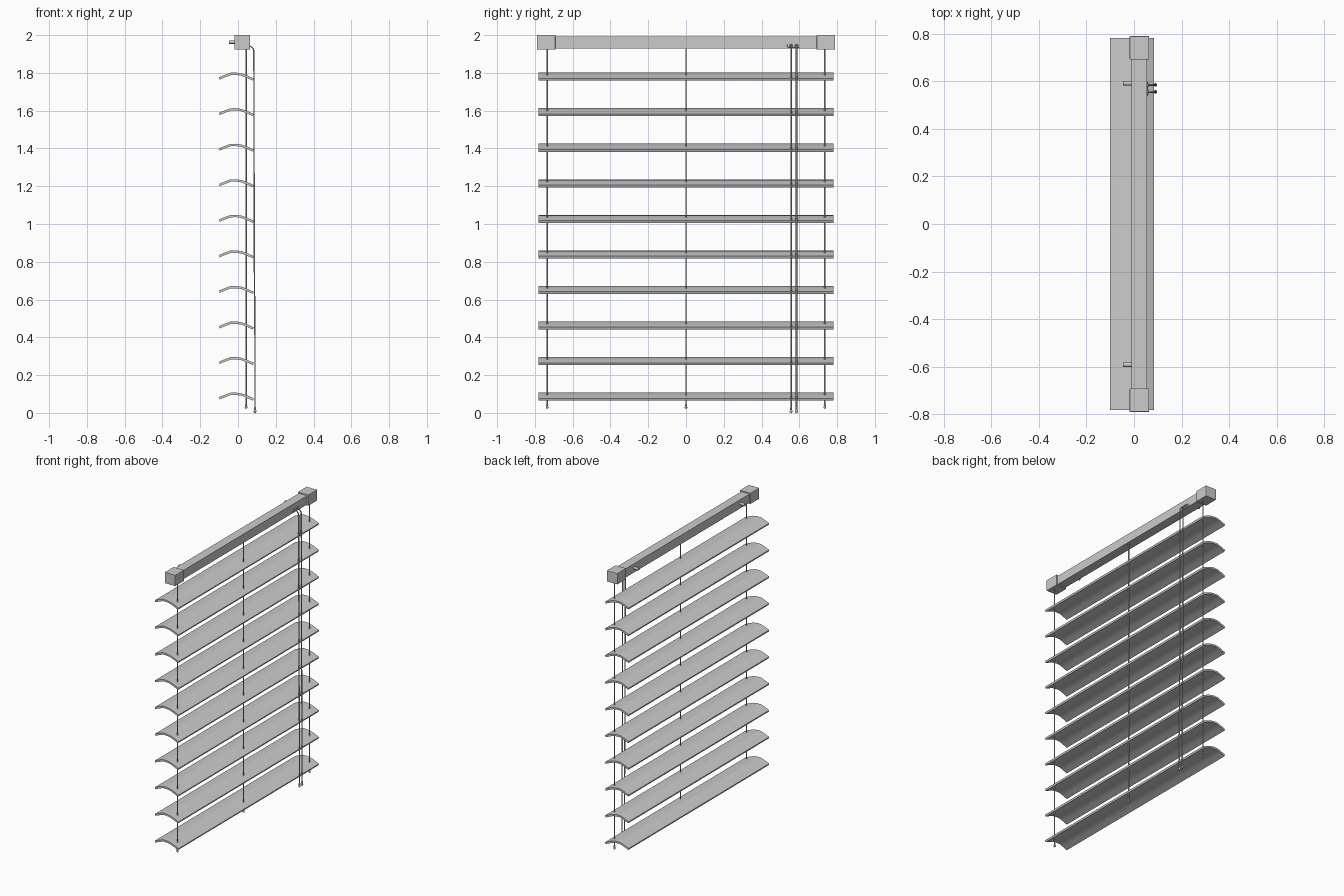
import bpy, bmesh, math
from mathutils import Vector

if "Cube" in bpy.data.objects:
    bpy.data.objects.remove(bpy.data.objects["Cube"])


def add_object(name, bm):
    bmesh.ops.recalc_face_normals(bm, faces=bm.faces[:])
    me = bpy.data.meshes.new(name)
    bm.to_mesh(me)
    bm.free()
    ob = bpy.data.objects.new(name, me)
    bpy.context.scene.collection.objects.link(ob)
    return ob


def box(name, lo, hi, bevel=0.0):
    lo, hi = Vector(lo), Vector(hi)
    bm = bmesh.new()
    bmesh.ops.create_cube(bm, size=1)
    bmesh.ops.scale(bm, vec=hi - lo, verts=bm.verts)
    bmesh.ops.translate(bm, vec=(lo + hi) / 2, verts=bm.verts)
    if bevel:
        bmesh.ops.bevel(bm, geom=bm.edges[:], offset=bevel, segments=2,
                        profile=0.5, affect='EDGES')
    return add_object(name, bm)


def extrude_y(name, profile, y0, y1):
    bm = bmesh.new()
    f = bm.faces.new([bm.verts.new((x, y0, z)) for x, z in profile])
    r = bmesh.ops.extrude_face_region(bm, geom=[f])
    vs = [g for g in r['geom'] if isinstance(g, bmesh.types.BMVert)]
    bmesh.ops.translate(bm, vec=(0, y1 - y0, 0), verts=vs)
    return add_object(name, bm)


def smooth(ob):
    bpy.ops.object.select_all(action='DESELECT')
    ob.select_set(True)
    bpy.context.view_layer.objects.active = ob
    bpy.ops.object.shade_smooth_by_angle(angle=math.radians(35))


def cord(name, points, radius):
    cu = bpy.data.curves.new(name, 'CURVE')
    cu.dimensions = '3D'
    cu.bevel_depth = radius
    cu.bevel_resolution = 1
    cu.use_fill_caps = True
    sp = cu.splines.new('POLY')
    sp.points.add(len(points) - 1)
    for p, c in zip(sp.points, points):
        p.co = (*c, 1)
    ob = bpy.data.objects.new(name, cu)
    bpy.context.scene.collection.objects.link(ob)


def tassel(name, x, y, z0, z1, r):
    # lathed bead: round bottom, narrow neck, small collar
    bm = bmesh.new()
    h = z1 - z0
    rings = [(0.5, 0), (0.95, 0.15), (1, 0.35), (0.65, 0.55), (0.65, 0.65), (0.9, 0.8), (0.6, 1)]
    vs = [bm.verts.new((x + r * k, y, z0 + h * t)) for k, t in rings]
    vs = [bm.verts.new((x, y, z0))] + vs + [bm.verts.new((x, y, z1))]
    es = [bm.edges.new(e) for e in zip(vs, vs[1:])]
    bmesh.ops.spin(bm, geom=vs + es, cent=(x, y, 0), axis=(0, 0, 1),
                   angle=math.tau, steps=10)
    bmesh.ops.remove_doubles(bm, verts=bm.verts, dist=1e-5)
    smooth(add_object(name, bm))


# head rail with end caps and wall pegs
box("head_rail", (-0.01, -0.70, 1.93), (0.054, 0.70, 1.992))
for side, s in (("left", -1), ("right", 1)):
    ys = sorted((s * 0.692, s * 0.79))
    box(f"end_cap_{side}", (-0.018, ys[0], 1.923), (0.064, ys[1], 2.0), 0.002)
    bpy.ops.mesh.primitive_cylinder_add(
        vertices=16, radius=0.009, depth=0.045,
        location=(-0.024, s * 0.592, 1.963), rotation=(0, math.pi / 2, 0))
    peg = bpy.context.object
    peg.name = f"wall_peg_{side}"
    smooth(peg)

# arched slats
TOP = [(-0.101, -0.012), (-0.072, 0.0), (-0.04, 0.012), (-0.01, 0.0125),
       (0.02, 0.008), (0.05, -0.003), (0.084, -0.018)]
BOTTOM = [(0.079, -0.030), (0.046, -0.015), (0.018, -0.004), (-0.01, 0.0),
          (-0.037, -0.0005), (-0.068, -0.012), (-0.097, -0.024)]
for i in range(10):
    z = 0.095 + i * 0.1882
    smooth(extrude_y(f"slat_{i + 1}", [(x, z + dz) for x, dz in TOP + BOTTOM],
                     -0.782, 0.782))

# three lift cords through the slats
for n, y in (("left", -0.735), ("middle", 0), ("right", 0.735)):
    cord(f"lift_cord_{n}", [(0.043, y, 0.04), (0.043, y, 1.935)], 0.004)
    tassel(f"lift_cord_end_{n}", 0.043, y, 0.022, 0.048, 0.0075)

# pull cords leaving the rail through a plate with two eyelets
box("cord_outlet_plate", (0.05, 0.536, 1.933), (0.058, 0.602, 1.954), 0.003)
for i, y in enumerate((0.556, 0.585)):
    arc = [(0.052 + 0.032 * math.sin(a), y, 1.912 + 0.032 * math.cos(a))
           for a in [k * math.pi / 12 for k in range(7)]]
    cord(f"pull_cord_{i + 1}", arc + [(0.086, y, 0.85), (0.09, y, 0.35), (0.09, y, 0.02)], 0.004)
    tassel(f"pull_cord_end_{i + 1}", 0.09, y, 0.0, 0.032, 0.0075)
    bpy.ops.mesh.primitive_torus_add(
        major_segments=16, minor_segments=6, major_radius=0.007, minor_radius=0.0025,
        location=(0.058, y, 1.944), rotation=(0, math.pi / 2, 0))
    ring = bpy.context.object
    ring.name = f"cord_eyelet_{i + 1}"
    smooth(ring)
